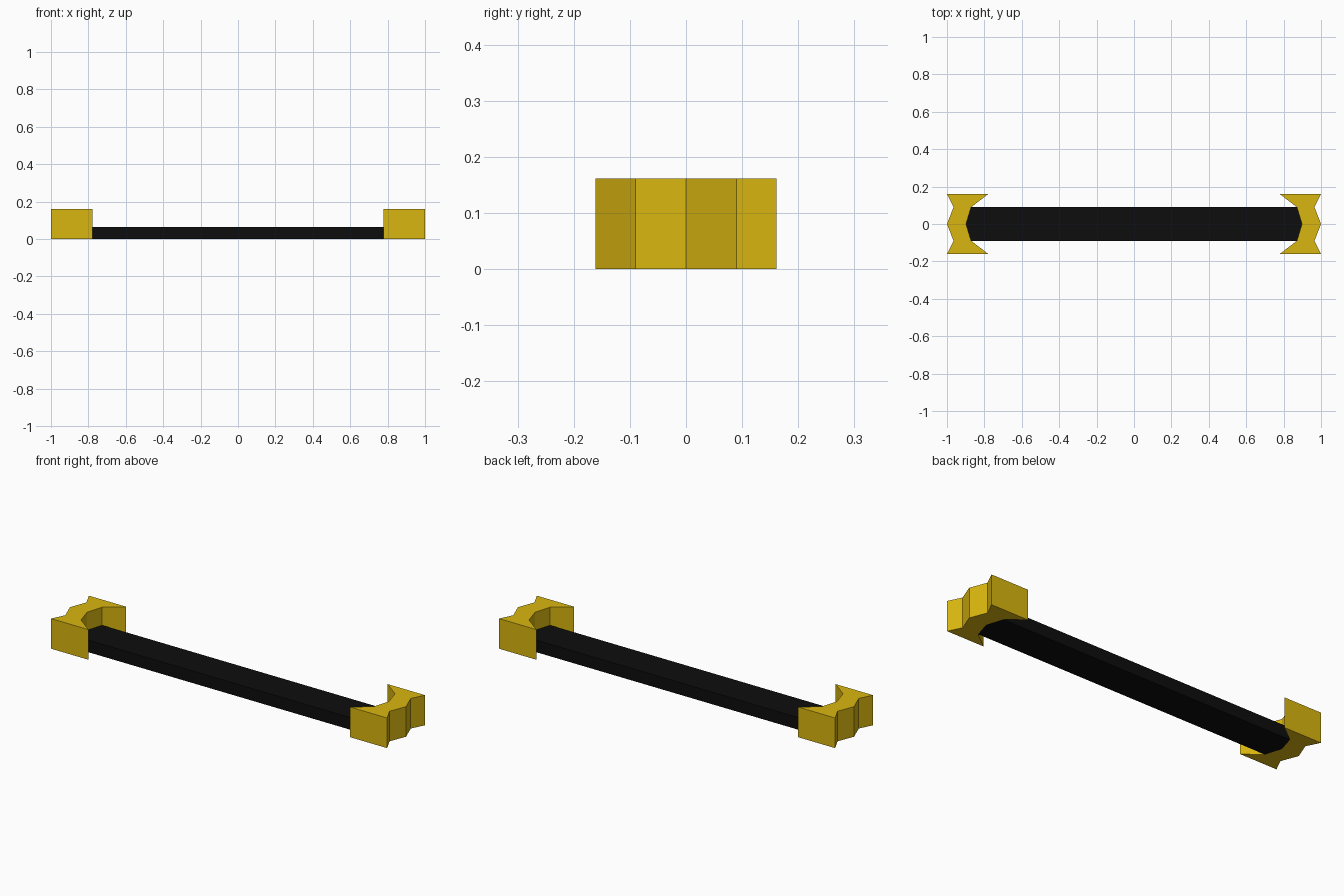
import bpy
import bmesh

cube = bpy.data.objects.get("Cube")
if cube:
    bpy.data.objects.remove(cube, do_unlink=True)


def make_material(name, rgb):
    mat = bpy.data.materials.new(name)
    mat.use_nodes = True
    mat.diffuse_color = (*rgb, 1)
    mat.node_tree.nodes["Principled BSDF"].inputs["Base Color"].default_value = (*rgb, 1)
    return mat


def extrude_outline(name, outline, height, mat):
    """Raise a flat outline from the ground into a prism."""
    bm = bmesh.new()
    face = bm.faces.new([bm.verts.new((x, y, 0)) for x, y in outline])
    top = bmesh.ops.extrude_face_region(bm, geom=[face])["geom"]
    for v in top:
        if isinstance(v, bmesh.types.BMVert):
            v.co.z = height
    bmesh.ops.recalc_face_normals(bm, faces=bm.faces)
    mesh = bpy.data.meshes.new(name)
    bm.to_mesh(mesh)
    bm.free()
    mesh.materials.append(mat)
    obj = bpy.data.objects.new(name, mesh)
    bpy.context.collection.objects.link(obj)
    return obj


yellow = make_material("golden yellow", (0.70, 0.47, 0.005))
black = make_material("black", (0.004, 0.004, 0.004))

# Half profiles of a cap, from its outer edge to the centre line
outer = [(1.0, 0.161), (0.965, 0.09), (1.0, 0)]
inner = [(0.898, 0), (0.871, 0.09), (0.778, 0.161)]

# Notched end caps
half = outer + inner
cap = outer + [(x, -y) for x, y in outer[1::-1]] \
    + [(x, -y) for x, y in inner[::-1]] + inner[1:]
for side, label in ((1, "left"), (-1, "right")):
    extrude_outline(label + "_end_cap", [(side * x, y) for x, y in cap], 0.162, yellow)

# Flat bar with pointed ends seated in the caps
tip, shoulder = inner[0], inner[1]
right_end = [(shoulder[0], -shoulder[1]), tip, shoulder]
bar = right_end + [(-x, -y) for x, y in right_end]
extrude_outline("bar", bar, 0.065, black)
